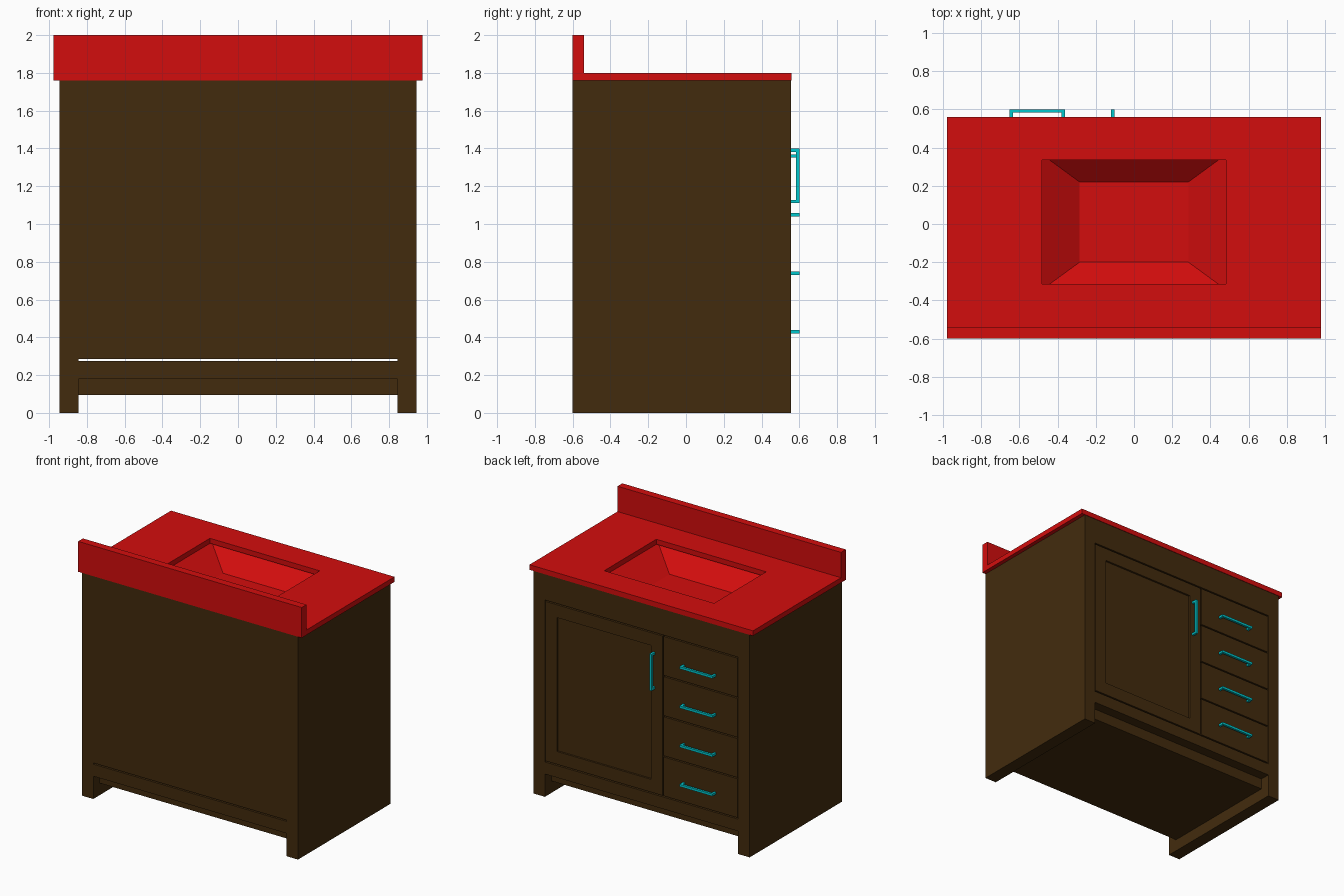
import bpy, bmesh

if "Cube" in bpy.data.objects:
    bpy.data.objects.remove(bpy.data.objects["Cube"])


def material(name, rgb):
    m = bpy.data.materials.new(name)
    m.diffuse_color = (*rgb, 1)
    m.use_nodes = True
    m.node_tree.nodes["Principled BSDF"].inputs["Base Color"].default_value = m.diffuse_color
    return m


WOOD = material("dark_wood", (0.055, 0.024, 0.004))
TOP = material("red_top", (0.65, 0.004, 0.004))
METAL = material("cyan_metal", (0.0, 0.58, 0.62))


def finish(name, bm, mat):
    bmesh.ops.recalc_face_normals(bm, faces=bm.faces)
    me = bpy.data.meshes.new(name)
    bm.to_mesh(me)
    bm.free()
    ob = bpy.data.objects.new(name, me)
    bpy.context.collection.objects.link(ob)
    if mat:
        me.materials.append(mat)
    return ob


def box(name, x, y, z, mat=WOOD):
    bm = bmesh.new()
    bmesh.ops.create_cube(bm, size=1)
    for v in bm.verts:
        v.co = [r[0] if c < 0 else r[1] for c, r in zip(v.co, (x, y, z))]
    return finish(name, bm, mat)


def prism(name, profile, axis, lo, hi, mat):
    """Extrude a 2D profile along axis 0 (x) or 2 (z)."""
    bm = bmesh.new()
    put = (lambda a, b: (lo, a, b)) if axis == 0 else (lambda a, b: (a, b, lo))
    face = bm.faces.new([bm.verts.new(put(a, b)) for a, b in profile])
    ext = bmesh.ops.extrude_face_region(bm, geom=[face])["geom"]
    for v in ext:
        if isinstance(v, bmesh.types.BMVert):
            v.co[axis] = hi
    return finish(name, bm, mat)


BACK, FACE, T = -0.60, 0.555, 0.08      # cabinet depth range, board thickness
SIDE, INNER = 0.945, 0.845              # outer and inner face of side panels
LOW, HIGH, GAP = 0.28, 1.55, 0.005      # height range of the door opening
SPLIT = -0.187                          # line between door and drawers
FRONT_Y = (FACE - T, FACE)
BACK_Y = (BACK, BACK + T)

# Carcass: side panels that form the feet, rails, raised floor, back
for s, label in ((-1, "left"), (1, "right")):
    box(label + "_side_panel", sorted((s * INNER, s * SIDE)), (BACK, FACE), (0, 1.76))
span = (-INNER, INNER)
box("bottom_rail_door_side", span, FRONT_Y, (0.18, LOW - GAP))
box("bottom_rail_wall_side", span, BACK_Y, (0.18, LOW - GAP))
box("cabinet_floor", span, (BACK + T, FACE - T), (0.095, LOW - GAP))
box("top_rail", span, FRONT_Y, (HIGH + GAP, 1.76))
box("back_panel", span, BACK_Y, (LOW + GAP, 1.76))

# Door with a recessed centre panel
bm = bmesh.new()
bmesh.ops.create_cube(bm, size=1)
dx, dy, dz = (SPLIT + GAP, INNER - GAP), FRONT_Y, (LOW + GAP, HIGH - GAP)
for v in bm.verts:
    v.co = [r[0] if c < 0 else r[1] for c, r in zip(v.co, (dx, dy, dz))]
bm.normal_update()
front = [f for f in bm.faces if f.normal.y > 0.9]
bmesh.ops.inset_region(bm, faces=front, thickness=0.143)
ext = bmesh.ops.extrude_face_region(bm, geom=front)["geom"]
bmesh.ops.delete(bm, geom=front, context="FACES_ONLY")
for v in ext:
    if isinstance(v, bmesh.types.BMVert):
        v.co.y -= 0.015
finish("door", bm, WOOD)


# Bracket pulls, one U-shaped profile used flat or upright
def pull(name, centre, half, across, upright):
    y0, y1, t = FACE, 0.60, 0.018
    u = [(-half, y0), (-half, y1), (half, y1), (half, y0),
         (half - t, y0), (half - t, y1 - t), (-half + t, y1 - t), (-half + t, y0)]
    if upright:
        prism(name, [(y, centre + a) for a, y in u], 0, across - 0.009, across + 0.009, METAL)
    else:
        prism(name, [(centre + a, y) for a, y in u], 2, across - 0.009, across + 0.009, METAL)


pull("door_pull", 1.255, 0.145, -0.11, True)

# Four equal drawers with pulls
pitch = (HIGH - LOW) / 4
for i in range(4):
    z0 = LOW + i * pitch
    box(f"drawer_{i + 1}", (-INNER + GAP, SPLIT - GAP), FRONT_Y, (z0 + GAP, z0 + pitch - GAP))
    pull(f"drawer_pull_{i + 1}", -0.507, 0.145, 0.43 + i * 0.31, False)

# Countertop and backsplash as one L profile, with the sink opening cut out
profile = [(BACK, 1.76), (FACE + 0.004, 1.76), (FACE + 0.004, 1.80),
           (-0.54, 1.80), (-0.54, 2.0), (BACK, 2.0)]
counter = prism("countertop", profile, 0, -0.977, 0.977, TOP)
cutter = box("sink_cutter", (-0.48, 0.48), (-0.315, 0.335), (1.70, 1.90), None)
cutter.hide_render = True
cutter.display_type = "WIRE"
cut = counter.modifiers.new("sink_opening", "BOOLEAN")
cut.operation = "DIFFERENCE"
cut.object = cutter

# Undermount sink bowl: tapered open shell below the opening
bm = bmesh.new()
loops = []
for hx, y0, y1, z in ((0.49, -0.35, 0.37, 1.76), (0.285, -0.20, 0.22, 1.62)):
    loops.append([bm.verts.new((x, y, z)) for x, y in
                  ((-hx, y0), (hx, y0), (hx, y1), (-hx, y1))])
rim, base = loops
bm.faces.new(base)
for i in range(4):
    j = (i + 1) % 4
    bm.faces.new((rim[i], rim[j], base[j], base[i]))
bowl = finish("sink_bowl", bm, TOP)
bowl.data.flip_normals()
